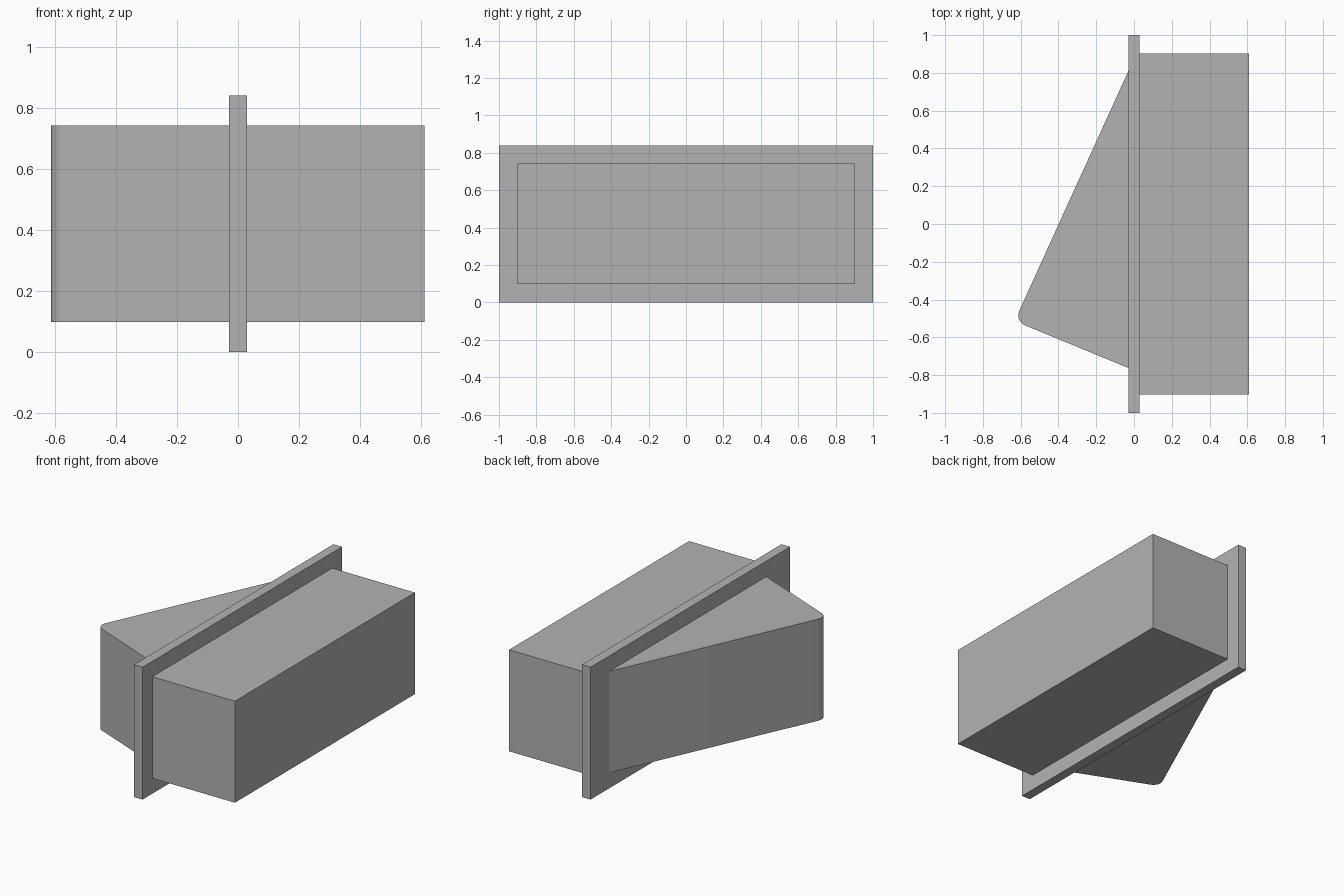
import bpy
import bmesh
import math

old = bpy.data.objects.get("Cube")
if old:
    bpy.data.objects.remove(old, do_unlink=True)

grey = bpy.data.materials.new("plain grey")
grey.use_nodes = True
colour = (0.45, 0.45, 0.45, 1)
grey.diffuse_color = colour
grey.node_tree.nodes["Principled BSDF"].inputs["Base Color"].default_value = colour

HEIGHT = 0.84
MARGIN = 0.098  # rim of the flange around the two bodies
HALF_THICK = 0.03


def prism(name, outline, z0, z1, round_corner=None, radius=0.0):
    """Extrude a counter-clockwise plan outline, optionally rounding one corner."""
    bm = bmesh.new()
    face = bm.faces.new([bm.verts.new((x, y, z0)) for x, y in outline])
    ext = bmesh.ops.extrude_face_region(bm, geom=[face], use_keep_orig=True)
    top = [g for g in ext["geom"] if isinstance(g, bmesh.types.BMVert)]
    bmesh.ops.translate(bm, vec=(0, 0, z1 - z0), verts=top)
    bmesh.ops.recalc_face_normals(bm, faces=bm.faces[:])
    if round_corner is not None:
        cx, cy = outline[round_corner]
        edges = [e for e in bm.edges
                 if all(math.hypot(v.co.x - cx, v.co.y - cy) < 1e-4 for v in e.verts)]
        bmesh.ops.bevel(bm, geom=edges, offset=radius, segments=10,
                        profile=0.5, affect='EDGES')
    mesh = bpy.data.meshes.new(name)
    bm.to_mesh(mesh)
    bm.free()
    mesh.materials.append(grey)
    obj = bpy.data.objects.new(name, mesh)
    bpy.context.collection.objects.link(obj)
    return obj


def rectangle(x0, x1, half_y):
    return [(x0, -half_y), (x1, -half_y), (x1, half_y), (x0, half_y)]


# Thin upright flange
prism("flange", rectangle(-HALF_THICK, HALF_THICK, 1.0), 0, HEIGHT)

# Rectangular body on the left of the flange
prism("box_body", rectangle(HALF_THICK, 0.61, 0.902), MARGIN, HEIGHT - MARGIN)

# Wedge on the other side, with a rounded nose
wedge = prism("wedge_body",
              [(-HALF_THICK, 0.81), (-0.632, -0.514), (-HALF_THICK, -0.762)],
              MARGIN, HEIGHT - MARGIN, round_corner=1, radius=0.06)
bpy.ops.object.select_all(action='DESELECT')
wedge.select_set(True)
bpy.context.view_layer.objects.active = wedge
bpy.ops.object.shade_smooth_by_angle(angle=math.radians(30))
